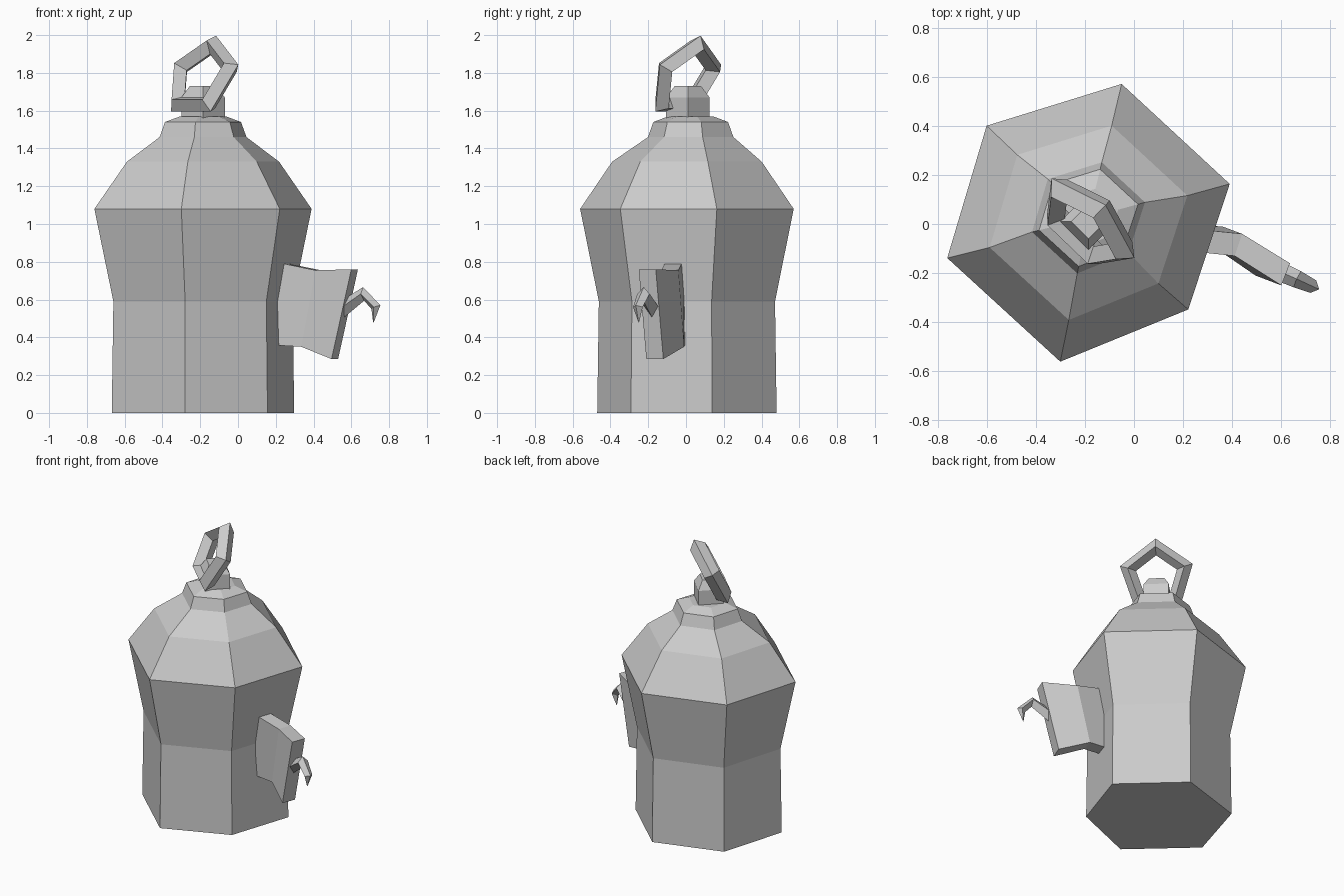
import bpy
from math import cos, sin, pi, radians
from mathutils import Vector, Matrix

cube = bpy.data.objects.get("Cube")
if cube:
    bpy.data.objects.remove(cube, do_unlink=True)

grey = bpy.data.materials.new("plain_grey")
grey.use_nodes = True
colour = (0.6, 0.6, 0.6, 1)
grey.diffuse_color = colour
grey.node_tree.nodes["Principled BSDF"].inputs["Base Color"].default_value = colour

AXIS = Vector((-0.185, 0.005, 0))


def loft(name, rings):
    """Skin a list of equal-sized point loops and cap both ends."""
    n = len(rings[0])
    verts = [p for ring in rings for p in ring]
    faces = [tuple(range(n))[::-1], tuple(range(len(verts) - n, len(verts)))]
    for k in range(len(rings) - 1):
        for i in range(n):
            j = (i + 1) % n
            faces.append((k * n + i, k * n + j, (k + 1) * n + j, (k + 1) * n + i))
    mesh = bpy.data.meshes.new(name)
    mesh.from_pydata(verts, [], faces)
    mesh.materials.append(grey)
    obj = bpy.data.objects.new(name, mesh)
    bpy.context.collection.objects.link(obj)
    # consistent outward normals
    import bmesh
    bm = bmesh.new()
    bm.from_mesh(mesh)
    bmesh.ops.recalc_face_normals(bm, faces=bm.faces)
    bm.to_mesh(mesh)
    bm.free()
    return obj


# Six-sided, slightly uneven bottle body with a stepped shoulder
corners = [(15.4, 0.596), (76.6, 0.581), (136.4, 0.573),
           (194, 0.593), (258.5, 0.577), (319, 0.538)]
profile = [(0, 0.84), (0.59, 0.825), (1.08, 1), (1.33, 0.7),
           (1.46, 0.4), (1.54, 0.35), (1.57, 0.21)]
body = []
for z, s in profile:
    # the shoulder drifts a little towards the back
    drift = 0.02 if z > 1.4 else 0
    body.append([AXIS + Vector((s * r * cos(radians(a)), s * r * sin(radians(a)) + drift, z))
                 for a, r in corners])
loft("bottle_body", body)

# Square cap with a chamfered top, turned corner-on
loft("cap", [[AXIS + Vector((r * cos(i * pi / 2), r * sin(i * pi / 2) + 0.005, z))
              for i in range(4)]
             for z, r in [(1.55, 0.115), (1.67, 0.115), (1.73, 0.07)]])

# Five-sided carrying ring with a diamond section, leaning over
bpy.ops.mesh.primitive_torus_add(major_segments=5, minor_segments=4,
                                 major_radius=0.192, minor_radius=0.054)
ring = bpy.context.object
ring.name = "carrying_ring"
ring.data.materials.append(grey)
across = Vector((1, -0.96, 0)).normalized()
up = Vector((0.075, 0.075, 0.22)).normalized()
normal = up.cross(across).normalized()
up = across.cross(normal)
if up.z < 0:
    up = -up
basis = Matrix((up, across, up.cross(across))).transposed().to_4x4()
ring.matrix_world = Matrix.Translation((-0.19, 0.0, 1.775)) @ basis

# Bent side plate: each section is front/back top, back/front bottom
sections = [
    [(0.12, -0.10, 0.815), (0.14, -0.01, 0.815), (0.12, 0.0, 0.365), (0.10, -0.09, 0.365)],
    [(0.41, -0.13, 0.755), (0.44, -0.04, 0.755), (0.36, -0.01, 0.35), (0.335, -0.10, 0.35)],
    [(0.60, -0.25, 0.76), (0.635, -0.16, 0.76), (0.53, -0.12, 0.285), (0.495, -0.21, 0.285)],
]
loft("side_plate", [[Vector(p) for p in s] for s in sections])

# Tapered hook on the end of the plate
path = [Vector(p) for p in [(0.54, -0.17, 0.54), (0.665, -0.225, 0.63),
                            (0.73, -0.255, 0.56), (0.717, -0.25, 0.48)]]
sizes = [0.042, 0.036, 0.028, 0.002]
side = Vector((0.42, 0.91, 0)).normalized()
hook = []
for k, (p, r) in enumerate(zip(path, sizes)):
    along = (path[min(k + 1, 3)] - path[max(k - 1, 0)]).normalized()
    lift = along.cross(side).normalized()
    hook.append([p + r * (cos(i * pi / 2) * lift + sin(i * pi / 2) * side) for i in range(4)])
loft("hook", hook)
